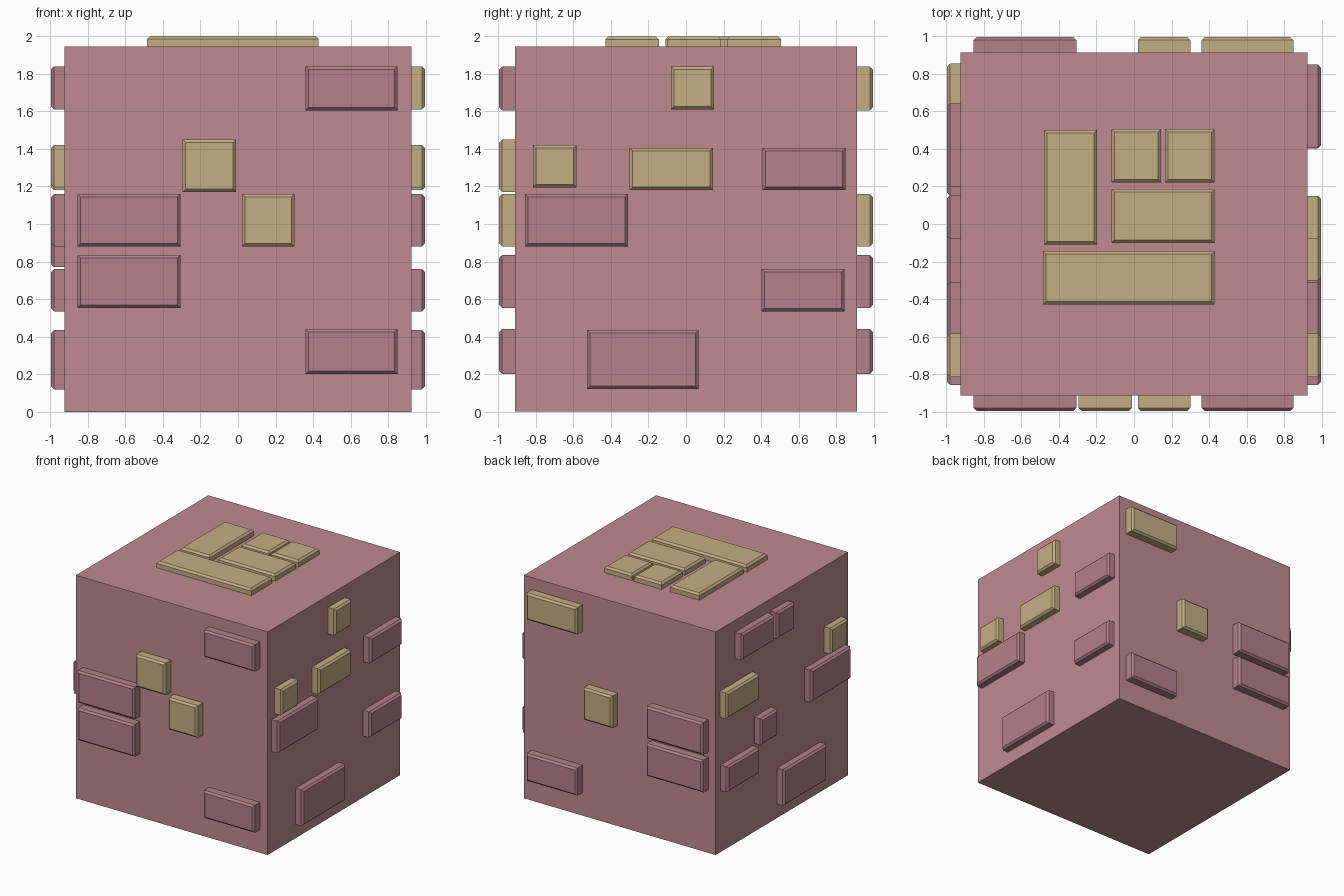
import bpy, bmesh
from mathutils import Vector

if "Cube" in bpy.data.objects:
    bpy.data.objects.remove(bpy.data.objects["Cube"])

HX, HY, H = 0.925, 0.912, 1.945   # wall half sizes and height
OUT, EMBED, CH = 0.995, 0.03, 0.016


def material(name, rgb):
    m = bpy.data.materials.new(name)
    m.diffuse_color = (*rgb, 1)
    m.use_nodes = True
    m.node_tree.nodes["Principled BSDF"].inputs["Base Color"].default_value = m.diffuse_color
    return m


WALL = material("wall_pink", (0.52, 0.26, 0.28))
PINK = material("brick_pink", (0.46, 0.22, 0.26))
TAN = material("brick_tan", (0.56, 0.42, 0.23))


def box(name, lo, hi, mat, axis=None, sign=1):
    """Box between two corners; edges of the outward face are chamfered."""
    bm = bmesh.new()
    bmesh.ops.create_cube(bm, size=1)
    for v in bm.verts:
        v.co = Vector([lo[i] if v.co[i] < 0 else hi[i] for i in range(3)])
    if axis is not None:
        bm.normal_update()
        outer = [f for f in bm.faces if f.normal[axis] * sign > 0.9][0]
        bmesh.ops.bevel(bm, geom=list(outer.edges), offset=CH, segments=1,
                        affect='EDGES')
    bmesh.ops.recalc_face_normals(bm, faces=bm.faces)
    me = bpy.data.meshes.new(name)
    bm.to_mesh(me)
    bm.free()
    me.materials.append(mat)
    ob = bpy.data.objects.new(name, me)
    bpy.context.collection.objects.link(ob)


def bricks(side, axis, sign, inner, outer, rows):
    """Rows hold (u0, u1, v0, v1, material) in the two axes of the wall."""
    a, b = sorted((sign * (inner - EMBED), sign * outer))
    for i, (u0, u1, v0, v1, mat) in enumerate(rows, 1):
        lo, hi = [u0, v0], [u1, v1]
        lo.insert(axis, a)
        hi.insert(axis, b)
        box(f"{side}_brick_{i}", lo, hi, mat, axis, sign)


# Main block
box("wall_block", (-HX, -HY, 0), (HX, HY, H), WALL)

# Bricks shared by front and back (x, z)
shared = [(0.02, 0.30, 0.88, 1.16, TAN),
          (-0.855, -0.307, 0.88, 1.16, PINK),
          (-0.855, -0.307, 0.553, 0.835, PINK),
          (0.36, 0.85, 0.20, 0.44, PINK)]
bricks("front", 1, -1, HY, OUT, shared + [
    (0.36, 0.85, 1.605, 1.84, PINK), (-0.295, -0.01, 1.17, 1.45, TAN)])
bricks("back", 1, 1, HY, OUT, shared + [(0.36, 0.85, 1.605, 1.84, TAN)])

# Bricks shared by right and left (y, z)
shared = [(-0.815, -0.583, 1.195, 1.42, TAN),
          (-0.858, -0.31, 0.88, 1.16, PINK),
          (0.403, 0.845, 0.535, 0.76, PINK),
          (-0.527, 0.067, 0.12, 0.435, PINK)]
bricks("right", 0, 1, HX, OUT, shared + [
    (-0.08, 0.15, 1.61, 1.84, TAN), (-0.30, 0.143, 1.18, 1.405, TAN),
    (0.407, 0.85, 1.18, 1.405, PINK)])
bricks("left", 0, -1, HX, OUT, shared + [
    (-0.08, 0.155, 1.61, 1.84, PINK), (0.20, 0.643, 1.61, 1.84, PINK),
    (0.407, 0.855, 1.18, 1.405, TAN), (0.15, 0.38, 0.77, 1.00, PINK)])

# Paving bricks on top (x, y)
bricks("top", 2, 1, H, 2.0, [
    (-0.48, -0.197, -0.11, 0.50, TAN), (-0.12, 0.145, 0.22, 0.507, TAN),
    (0.165, 0.43, 0.22, 0.507, TAN), (-0.12, 0.43, -0.10, 0.187, TAN),
    (-0.485, 0.43, -0.43, -0.145, TAN)])
